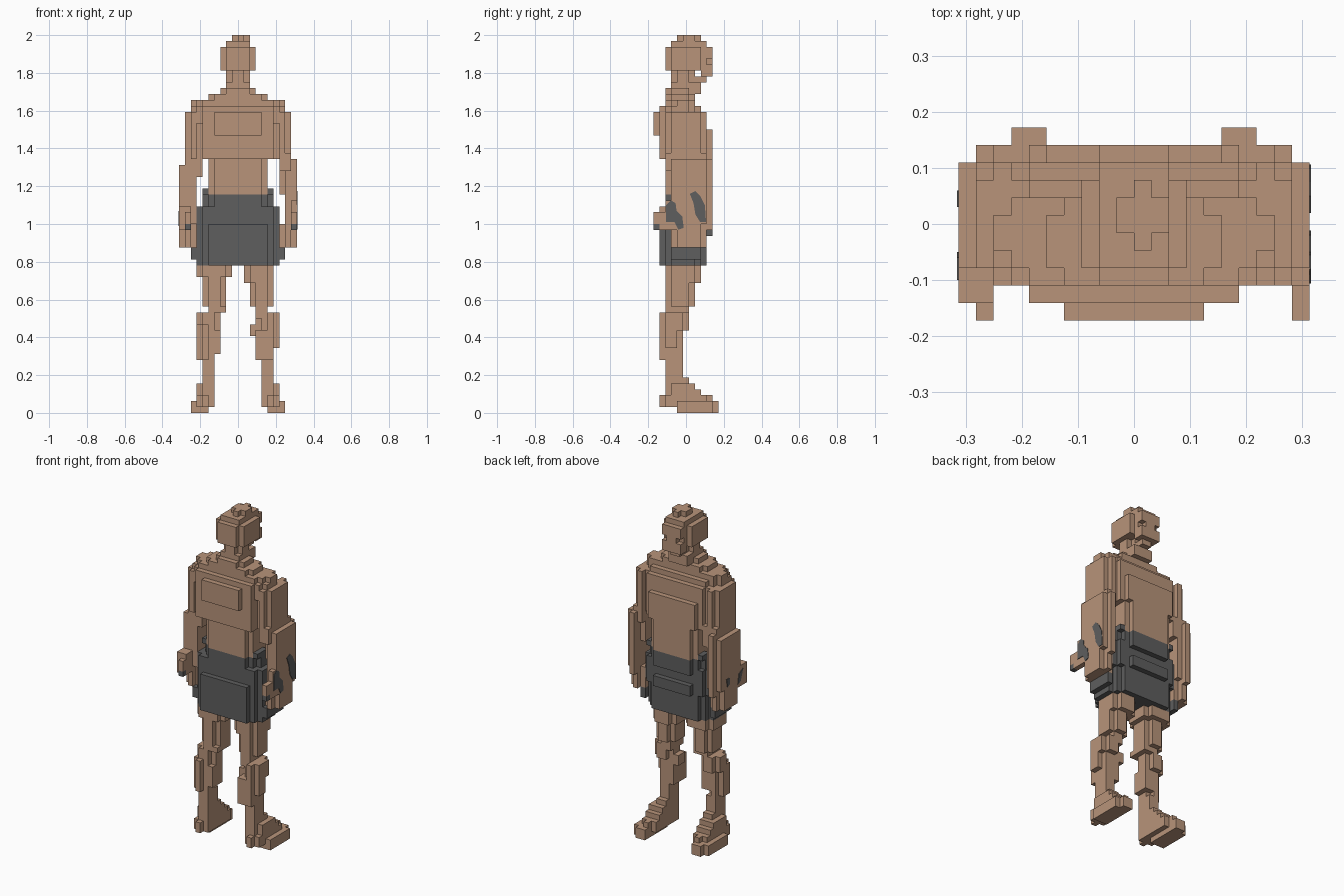
import bpy, bmesh, math
from mathutils import Vector

cube = bpy.data.objects.get("Cube")
if cube:
    bpy.data.objects.remove(cube)

V = 1 / 32  # block size


def material(name, rgb):
    m = bpy.data.materials.new(name)
    m.use_nodes = True
    m.diffuse_color = (*rgb, 1)
    b = m.node_tree.nodes["Principled BSDF"]
    b.inputs["Base Color"].default_value = (*rgb, 1)
    b.inputs["Roughness"].default_value = 0.8
    return m


SKIN = material("tan_skin", (0.479, 0.296, 0.195))
GREY = material("dark_grey", (0.112, 0.112, 0.112))
SIDES = [Vector(d) for d in ((1, 0, 0), (-1, 0, 0), (0, 1, 0), (0, -1, 0), (0, 0, 1), (0, 0, -1))]


def blocks(slabs):
    """Fill slabs (x0, x1, y0, y1, z0, z1, corner) with blocks; corners are stepped off."""
    cells = set()
    for x0, x1, y0, y1, z0, z1, c in slabs:
        for x in range(x0, x1):
            for y in range(y0, y1):
                if min(x - x0, x1 - 1 - x) + min(y - y0, y1 - 1 - y) >= c:
                    cells.update((x, y, z) for z in range(z0, z1))
    return cells


def build(name, slabs, mats, rule=None):
    """Skin the outside of the filled blocks."""
    cells = blocks(slabs)
    bm = bmesh.new()
    cache = {}

    def vert(p):
        key = tuple(round(a) for a in p)
        if key not in cache:
            cache[key] = bm.verts.new((key[0] * V, (key[1] - 5.5) * V, key[2] * V))
        return cache[key]

    for cell in cells:
        mid = Vector(cell) + Vector((0.5, 0.5, 0.5))
        for n in SIDES:
            if tuple(round(a) for a in Vector(cell) + n) in cells:
                continue
            u = Vector((n.y, n.z, n.x))
            w = n.cross(u)
            face = bm.faces.new([vert(mid + (n + a * u + b * w) / 2)
                                 for a, b in ((-1, -1), (1, -1), (1, 1), (-1, 1))])
            if rule:
                face.material_index = rule(mid)
    mesh = bpy.data.meshes.new(name)
    bmesh.ops.dissolve_limit(bm, angle_limit=0.01, verts=bm.verts[:], edges=bm.edges[:],
                             delimit={'MATERIAL'})
    bm.to_mesh(mesh)
    bm.free()
    for m in mats:
        mesh.materials.append(m)
    ob = bpy.data.objects.new(name, mesh)
    bpy.context.collection.objects.link(ob)
    return ob


# Head and neck
build("head", [
    (-1, 2, 4, 8, 63, 64, 1),
    (-2, 2, 3, 9, 62, 63, 1),
    (-3, 3, 2, 9, 58, 62, 1),
    (-2, 2, 3, 9, 58, 63, 0),
    (-2, 2, 8, 10, 60, 62, 0),   # brow
    (-1, 1, 9, 10, 59, 60, 0),   # nose
    (-2, 2, 8, 10, 57, 59, 0),   # jaw
    (-1, 1, 7, 9, 56, 57, 0),    # chin
], [SKIN])
build("neck", [
    (-2, 2, 3, 7, 55, 58, 1),
    (-2, 2, 3, 8, 54, 56, 0),
], [SKIN])

# Chest, back, shoulders and belly
build("torso", [
    (-3, 3, 2, 7, 54, 55, 1),
    (-5, 5, 2, 7, 53, 54, 1),
    (-7, 7, 2, 7, 52, 53, 1),
    (-8, 8, 1, 8, 51, 52, 2),
    (-7, 7, 1, 9, 49, 51, 1),
    (-4, 4, 0, 5, 47, 51, 0),    # upper back
    (-6, 6, 1, 9, 43, 49, 0),
    (-6, 6, 8, 10, 43, 48, 1),   # chest
    (-5, 5, 2, 10, 37, 44, 1),
], [SKIN])

# Shorts
build("shorts", [
    (-6, 6, 2, 10, 34, 37, 2),
    (-5, 5, 2, 10, 37, 38, 1),
    (-7, 7, 2, 9, 30, 35, 1),
    (-4, 4, 1, 10, 30, 32, 0),
    (-7, 7, 1, 9, 25, 32, 2),
], [GREY])
# Waistband tufts
for side, s in (("left", 1), ("right", -1)):
    x = 5 if s > 0 else -6
    build(side + "_waist_tuft", [(x, x + 1, 3, 6, 37, 38, 0), (x, x + 1, 7, 9, 37, 38, 0)], [GREY])


def hand_rule(p):
    return 1 if p.z < 28 or (p.y < 1 and p.z < 32) else 0


# Arms hang beside the body, with grey fingertips
build("left_arm", [
    (5, 8, 3, 7, 51, 53, 1),
    (6, 9, 2, 9, 43, 51, 1),
    (7, 9, 2, 9, 41, 44, 0),
    (8, 10, 3, 9, 32, 43, 0),
    (7, 9, 3, 9, 37, 42, 1),
    (8, 9, 6, 10, 31, 43, 0),
    (9, 10, 2, 4, 31, 36, 0),
    (9, 10, 0, 2, 31, 34, 0),
    (7, 10, 3, 9, 28, 32, 1),
    (7, 8, 3, 8, 26, 28, 0),
], [SKIN, GREY], hand_rule)
build("right_arm", [
    (-8, -5, 3, 7, 51, 53, 1),
    (-9, -6, 2, 9, 43, 51, 1),
    (-9, -6, 3, 9, 40, 44, 0),
    (-10, -7, 3, 9, 32, 42, 0),
    (-9, -8, 6, 10, 31, 43, 0),
    (-10, -8, 1, 4, 31, 35, 0),
    (-9, -8, 0, 2, 31, 34, 0),
    (-10, -7, 3, 9, 28, 32, 1),
    (-8, -7, 3, 8, 26, 28, 0),
], [SKIN, GREY], hand_rule)

# Legs
build("left_leg", [
    (1, 6, 2, 8, 22, 26, 1),
    (2, 6, 2, 7, 18, 23, 1),
    (3, 5, 2, 6, 16, 18, 0),
    (3, 7, 2, 6, 14, 17, 1),
    (4, 7, 1, 5, 11, 17, 1),
    (2, 4, 3, 5, 13, 15, 0),
    (3, 6, 1, 5, 9, 14, 0),
    (4, 6, 2, 5, 2, 9, 0),
], [SKIN])
build("right_leg", [
    (-7, -1, 2, 8, 23, 26, 1),
    (-6, -2, 2, 7, 18, 23, 1),
    (-5, -2, 2, 6, 17, 18, 0),
    (-7, -3, 2, 6, 14, 17, 1),
    (-7, -4, 1, 5, 9, 15, 1),
    (-5, -3, 2, 5, 10, 14, 0),
    (-6, -4, 2, 5, 2, 9, 0),
], [SKIN])

# Feet, stepped down from the ankle to the toes
foot = [
    (4, 6, 3, 6, 4, 6, 0),
    (4, 7, 3, 7, 3, 5, 0),
    (4, 7, 3, 8, 3, 4, 0),
    (4, 7, 1, 10, 1, 3, 1),
    (5, 8, 4, 10, 0, 2, 0),
    (5, 7, 7, 11, 0, 2, 0),
]
build("left_foot", foot, [SKIN])
build("right_foot", [(-b, -a, *rest) for a, b, *rest in foot], [SKIN])


def patch(name, x, outline):
    """Thin grey plate on the outer side of an arm; outline in (y, z)."""
    bm = bmesh.new()
    face = bm.faces.new([bm.verts.new((x, y, z)) for y, z in outline])
    ext = bmesh.ops.extrude_face_region(bm, geom=[face])
    bmesh.ops.translate(bm, vec=(math.copysign(0.003, x), 0, 0),
                        verts=[g for g in ext["geom"] if isinstance(g, bmesh.types.BMVert)])
    bmesh.ops.recalc_face_normals(bm, faces=bm.faces[:])
    mesh = bpy.data.meshes.new(name)
    bm.to_mesh(mesh)
    bm.free()
    mesh.materials.append(GREY)
    bpy.context.collection.objects.link(bpy.data.objects.new(name, mesh))


# Grey patches on the forearms
patch("left_arm_front_patch", 10 * V, [(0.02, 1.16), (0.05, 1.175), (0.075, 1.15), (0.1, 1.1),
                                       (0.106, 1.01), (0.075, 1.01), (0.05, 1.05), (0.04, 1.11)])
patch("left_arm_back_patch", 10 * V, [(-0.106, 1.1), (-0.08, 1.125), (-0.055, 1.11), (-0.05, 1.07),
                                      (-0.02, 1.04), (-0.012, 0.98), (-0.04, 0.97), (-0.06, 1.01),
                                      (-0.106, 1.01)])
patch("right_arm_front_patch", -10 * V, [(0.03, 1.06), (0.06, 1.06), (0.05, 1.01), (0.03, 1.02)])
patch("right_arm_back_patch", -10 * V, [(-0.1, 1.07), (-0.06, 1.05), (-0.05, 0.99), (-0.075, 1.0)])
